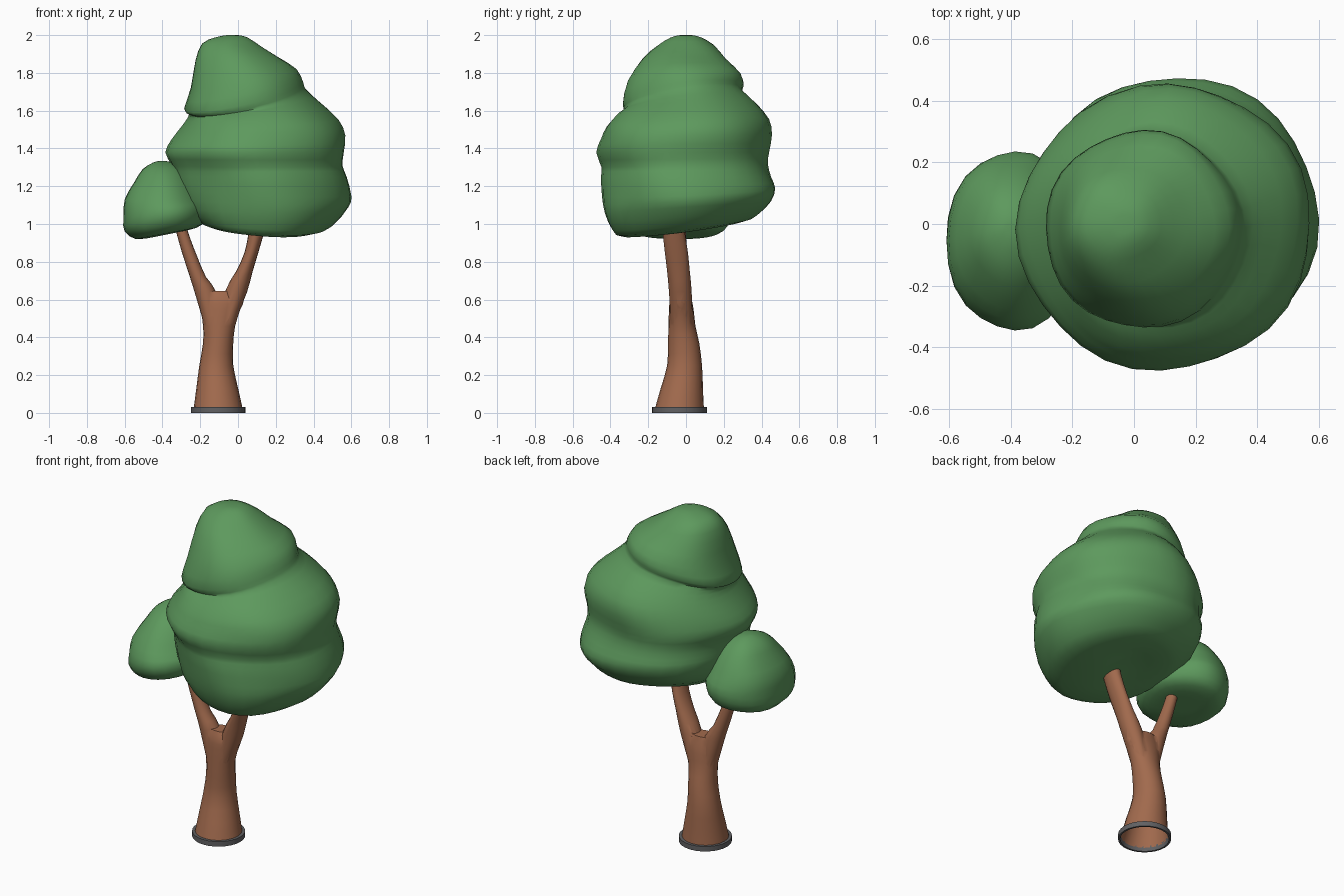
import bpy, bmesh, math

if "Cube" in bpy.data.objects:
    bpy.data.objects.remove(bpy.data.objects["Cube"])


def material(name, rgb):
    m = bpy.data.materials.new(name)
    m.diffuse_color = (*rgb, 1)
    m.use_nodes = True
    m.node_tree.nodes["Principled BSDF"].inputs["Base Color"].default_value = m.diffuse_color
    return m


LEAF = material("leaf green", (0.11, 0.32, 0.11))
BARK = material("bark brown", (0.36, 0.145, 0.075))
GREY = material("dark grey", (0.12, 0.12, 0.125))


def smooth(obj, angle):
    bpy.ops.object.select_all(action='DESELECT')
    obj.select_set(True)
    bpy.context.view_layer.objects.active = obj
    bpy.ops.object.shade_smooth_by_angle(angle=math.radians(angle))


def add_object(name, bm, mat):
    bmesh.ops.recalc_face_normals(bm, faces=bm.faces)
    me = bpy.data.meshes.new(name)
    bm.to_mesh(me)
    bm.free()
    me.materials.append(mat)
    obj = bpy.data.objects.new(name, me)
    bpy.context.collection.objects.link(obj)
    return obj


def refine(rows, steps):
    """Catmull-Rom interpolation between the section rows."""
    out = []
    for i in range(len(rows) - 1):
        a, b, c, d = (rows[min(max(i + k, 0), len(rows) - 1)] for k in (-1, 0, 1, 2))
        for s in range(steps):
            t = s / steps
            out.append([0.5 * (2 * q + (r - p) * t + (2 * p - 5 * q + 4 * r - w) * t * t
                               + (3 * q - p - 3 * r + w) * t ** 3)
                        for p, q, r, w in zip(a, b, c, d)])
    return out + [list(rows[-1])]


def loft(name, rows, mat, segs, steps, lump=0.0):
    """Skin sections (left, right, front, back, z, tilt along x, tilt along y)."""
    bm = bmesh.new()
    rings = []
    for row in refine([tuple(r) + (0,) * (7 - len(r)) for r in rows], steps):
        xl, xr, yf, yb, z, tx, ty = row
        ring = []
        for k in range(segs):
            a = 2 * math.pi * k / segs
            f = 1 + lump * math.sin(3 * a + 9 * z) * math.sin(2 * a)
            c, s = math.cos(a) * f, math.sin(a) * f
            ring.append(bm.verts.new(((xl + xr) / 2 + (xr - xl) / 2 * c,
                                      (yf + yb) / 2 + (yb - yf) / 2 * s,
                                      z + tx * c + ty * s)))
        rings.append(ring)
    for lo, hi in zip(rings, rings[1:]):
        for k in range(segs):
            n = (k + 1) % segs
            bm.faces.new((lo[k], lo[n], hi[n], hi[k]))
    bm.faces.new(rings[0][::-1])
    bm.faces.new(rings[-1])
    return add_object(name, bm, mat)


# Large three-tiered crown
crown = loft("main_foliage", [
    (0.05, 0.20, -.10, .10, .98, -.02, .02),
    (-.15, .40, -.33, .30, .975, -.02, .04),
    (-.22, .50, -.39, .38, 1.01, -.02, .04),
    (-.28, .585, -.43, .45, 1.09, 0, .03),
    (-.32, .60, -.445, .472, 1.17, -.02, .02),
    (-.335, .575, -.45, .45, 1.25, 0, 0),
    (-.35, .553, -.447, .433, 1.31, 0, .01),
    (-.385, .56, -.475, .44, 1.38, 0, 0),
    (-.35, .568, -.45, .455, 1.46, .01, .01),
    (-.30, .53, -.42, .44, 1.535, .02, .02),
    (-.262, .425, -.36, .37, 1.61, .04, .03),
    (-.265, .36, -.325, .30, 1.65, .06, .05),
    (-.285, .345, -.335, .305, 1.68, .07, .05),
    (-.25, .31, -.31, .29, 1.77, .05, .02),
    (-.225, .21, -.23, .21, 1.875, .01, 0),
    (-.19, .13, -.15, .15, 1.945, -.01, 0),
    (-.12, .05, -.08, .08, 1.988, 0, 0),
    (-.06, 0, -.03, .03, 2.0, 0, 0)], LEAF, 32, 2, 0.03)
smooth(crown, 60)

# Small clump on the left branch
clump = loft("side_foliage", [
    (-.45, -.30, -.10, .05, .945, .015),
    (-.54, -.22, -.25, .17, .95, .03),
    (-.60, -.17, -.32, .22, .99, .03),
    (-.607, -.165, -.345, .235, 1.06, .03),
    (-.60, -.19, -.31, .21, 1.13),
    (-.55, -.24, -.24, .16, 1.22),
    (-.505, -.29, -.16, .10, 1.29),
    (-.45, -.35, -.08, .04, 1.325),
    (-.42, -.38, -.03, .0, 1.333)], LEAF, 24, 2, 0.03)
smooth(clump, 60)

# Trunk with two branches, merged into one skin
trunk = loft("trunk", [
    (-.235, .025, -.165, .095, .02),
    (-.222, .003, -.137, .09, .12),
    (-.205, -.025, -.10, .085, .25),
    (-.185, -.025, -.095, .07, .37),
    (-.185, -.015, -.093, .05, .46),
    (-.197, .013, -.09, .04, .55),
    (-.205, .03, -.085, .03, .60),
    (-.16, -.03, -.07, .02, .645)], BARK, 20, 2)
branches = [
    loft("left_branch", [
        (-.18, -.10, -.08, .03, .47),
        (-.23, -.115, -.08, .025, .64),
        (-.255, -.17, -.075, .015, .72),
        (-.297, -.225, -.07, .005, .85),
        (-.325, -.262, -.07, 0, .95),
        (-.345, -.285, -.07, 0, 1.03)], BARK, 16, 2),
    loft("right_branch", [
        (-.09, -.02, -.08, .035, .47),
        (-.07, .048, -.09, .03, .64),
        (-.01, .078, -.10, .02, .75),
        (.035, .108, -.112, .01, .85),
        (.055, .137, -.123, -.005, .95),
        (.07, .16, -.13, -.01, 1.03)], BARK, 16, 2)]
bpy.context.view_layer.objects.active = trunk
for b in branches:
    mod = trunk.modifiers.new("union", 'BOOLEAN')
    mod.operation = 'UNION'
    mod.solver = 'EXACT'
    mod.object = b
    bpy.ops.object.modifier_apply(modifier=mod.name)
    bpy.data.objects.remove(b)

# Open the underside of the trunk
bm = bmesh.new()
bm.from_mesh(trunk.data)
bmesh.ops.delete(bm, geom=[f for f in bm.faces if f.calc_center_median().z < 0.025
                           and f.normal.z < -0.9], context='FACES')
bm.to_mesh(trunk.data)
bm.free()
smooth(trunk, 50)

# Grey band around the foot
bm = bmesh.new()
profile = [(.134, 0), (.145, 0), (.145, .03), (.128, .03)]
n = 28
rings = [[bm.verts.new((-.105 + r * math.cos(2 * math.pi * k / n),
                        -.035 + r * math.sin(2 * math.pi * k / n), z))
          for k in range(n)] for r, z in profile]
for i in range(4):
    lo, hi = rings[i], rings[(i + 1) % 4]
    for k in range(n):
        m = (k + 1) % n
        bm.faces.new((lo[k], lo[m], hi[m], hi[k]))
smooth(add_object("base_ring", bm, GREY), 40)
